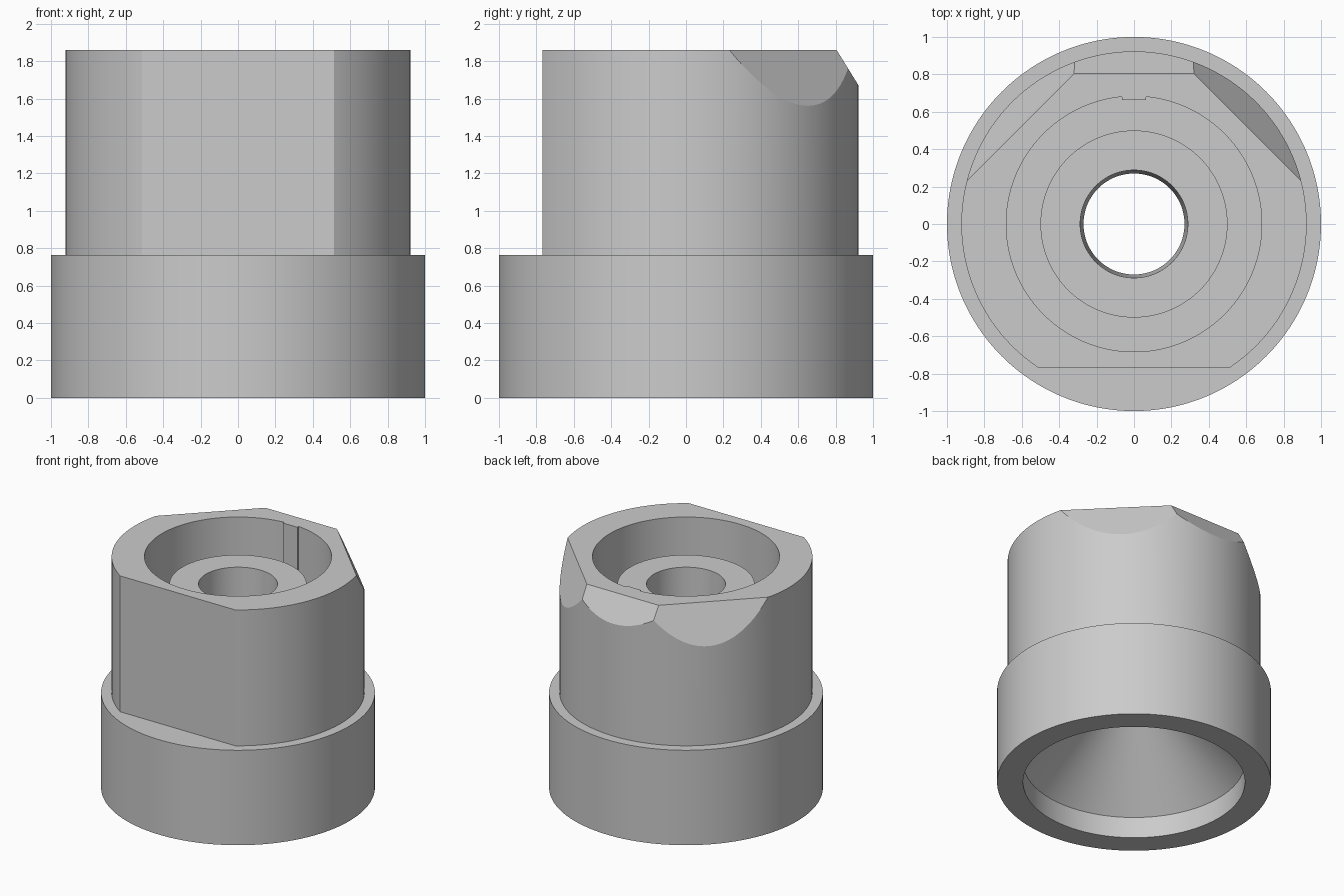
import bpy, bmesh
from math import cos, sin, pi, radians

cube = bpy.data.objects.get("Cube")
if cube:
    bpy.data.objects.remove(cube, do_unlink=True)

grey = bpy.data.materials.new("plain grey")
grey.use_nodes = True
colour = (0.6, 0.6, 0.6, 1)
grey.diffuse_color = colour
grey.node_tree.nodes["Principled BSDF"].inputs["Base Color"].default_value = colour

SEGMENTS = 192
TOP, SHOULDER, GROOVE = 1.86, 0.765, 0.85
NECK, BORE = 0.923, 0.683
FLAT = 0.7674


def finish(bm, name):
    bmesh.ops.recalc_face_normals(bm, faces=bm.faces)
    mesh = bpy.data.meshes.new(name)
    bm.to_mesh(mesh)
    bm.free()
    obj = bpy.data.objects.new(name, mesh)
    bpy.context.collection.objects.link(obj)
    mesh.materials.append(grey)
    bpy.ops.object.select_all(action='DESELECT')
    obj.select_set(True)
    bpy.context.view_layer.objects.active = obj
    bpy.ops.object.shade_smooth_by_angle(angle=radians(20))
    return obj


def cut(bm, point, normal):
    """Slice off everything in front of a plane and close the opening."""
    geom = bm.verts[:] + bm.edges[:] + bm.faces[:]
    result = bmesh.ops.bisect_plane(bm, geom=geom, dist=1e-5, plane_co=point,
                                    plane_no=normal, clear_outer=True)
    edges = [e for e in result["geom_cut"]
             if isinstance(e, bmesh.types.BMEdge) and e.is_boundary]
    bmesh.ops.holes_fill(bm, edges=edges, sides=0)


# Body: closed profile of outer wall, groove, centre tube and bottom funnel
profile = [(1, 0), (1, SHOULDER), (NECK, SHOULDER), (NECK, TOP),
           (BORE, TOP), (BORE, GROOVE), (0.5, GROOVE), (0.5, 1.64),
           (0.288, 1.64), (0.27, 0.71), (0.81, 0.17), (0.81, 0)]
bm = bmesh.new()
rings = []
for r, z in profile:
    ring = []
    for i in range(SEGMENTS):
        a = 2 * pi * i / SEGMENTS
        y = r * sin(a)
        if r == NECK:
            y = max(y, -FLAT)      # flat on the front of the neck
        ring.append(bm.verts.new((r * cos(a), y, z)))
    rings.append(ring)
for k, ring in enumerate(rings):
    following = rings[(k + 1) % len(rings)]
    for i in range(SEGMENTS):
        j = (i + 1) % SEGMENTS
        bm.faces.new((ring[i], ring[j], following[j], following[i]))
bmesh.ops.recalc_face_normals(bm, faces=bm.faces)

# Three sloped facets around the back of the top rim
cut(bm, (0, 0.805, TOP), (0, 1, 0.62))
for side in (-1, 1):
    cut(bm, (side * 0.32, 0.805, TOP), (side * 0.7071, 0.7071, 0.427))
finish(bm, "body")

# Shallow key on the back wall of the bore
bm = bmesh.new()
bmesh.ops.create_cube(bm, size=1)
for v in bm.verts:
    v.co.x *= 0.13
    v.co.y = 0.684 if v.co.y > 0 else 0.663
    v.co.z = TOP if v.co.z > 0 else GROOVE
finish(bm, "bore_key")
